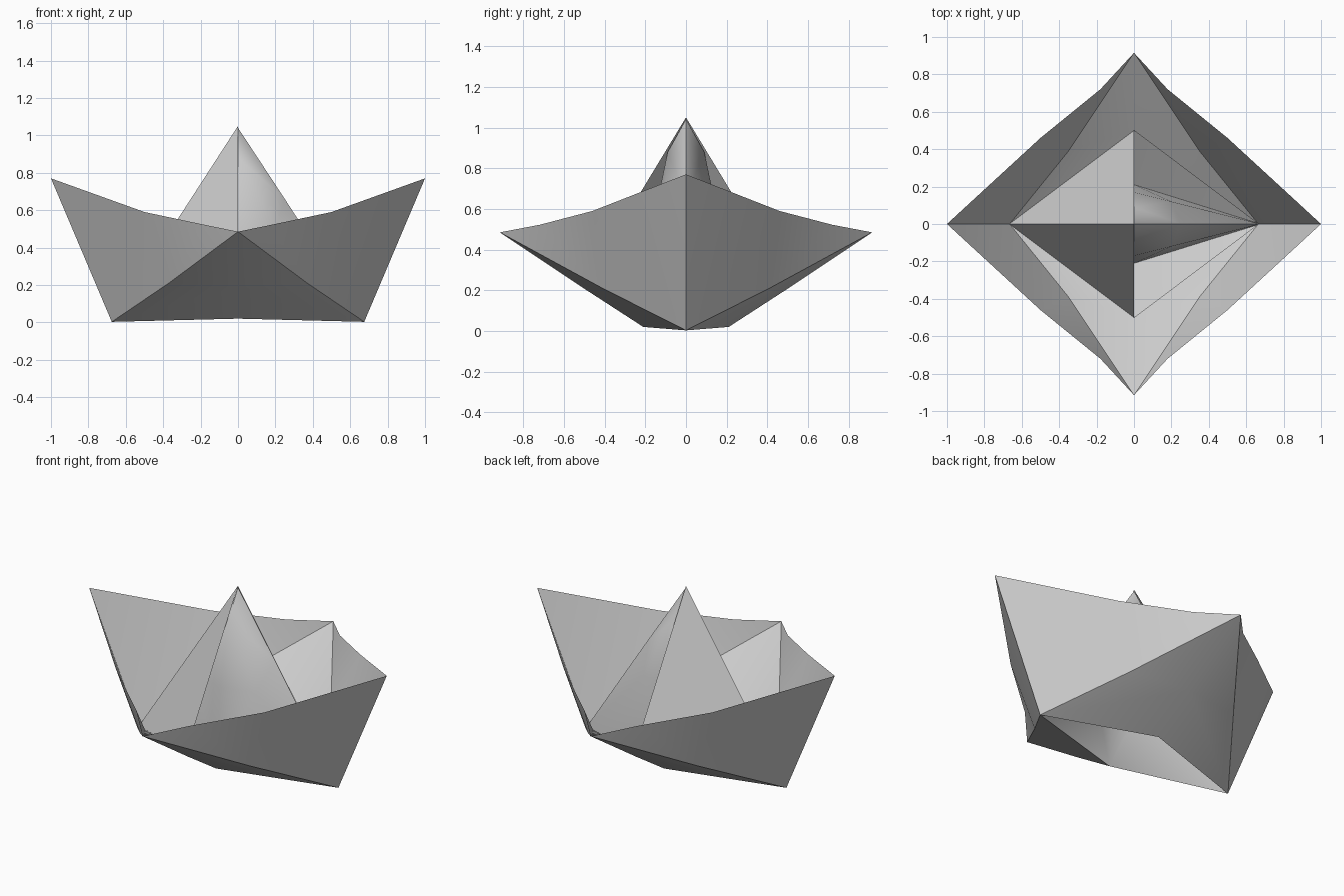
import bpy, bmesh, math

if "Cube" in bpy.data.objects:
    bpy.data.objects.remove(bpy.data.objects["Cube"])

ALL = [(1, 1), (1, -1), (-1, 1), (-1, -1)]
LEFT = [(-1, 1), (-1, -1)]


def sheet(name, pts, faces, quadrants=ALL, angle=35):
    """Mirror a quarter sheet of paper into the given quadrants and weld it."""
    bm = bmesh.new()
    for sx, sy in quadrants:
        v = {k: bm.verts.new((x * sx, y * sy, z)) for k, (x, y, z) in pts.items()}
        for f in faces:
            names = f.split()
            if sx * sy < 0:
                names.reverse()
            bm.faces.new([v[n] for n in names])
    bmesh.ops.remove_doubles(bm, verts=bm.verts, dist=0.0005)
    bmesh.ops.recalc_face_normals(bm, faces=bm.faces)
    me = bpy.data.meshes.new(name)
    bm.to_mesh(me)
    bm.free()
    ob = bpy.data.objects.new(name, me)
    bpy.context.collection.objects.link(ob)
    bpy.ops.object.select_all(action='DESELECT')
    ob.select_set(True)
    bpy.context.view_layer.objects.active = ob
    bpy.ops.object.shade_smooth_by_angle(angle=math.radians(angle))
    return ob


# Outer hull: bow, keel end, side tip, rim points, crease and bottom fold
hull = {
    "bow": (1, 0, .77), "keel": (.675, 0, .003), "tip": (0, .915, .485),
    "rim1": (.5, .46, .59), "rim2": (.18, .72, .522),
    "mid": (.37, .41, .21), "belly": (0, .48, .195), "fold": (0, .21, .02),
}
sheet("outer_hull", hull, [
    "bow keel rim1", "keel mid rim1", "mid rim2 rim1", "mid tip rim2",
    "mid belly tip", "keel fold belly", "keel belly mid"])

# Inner hull lining: from the rim down to a diamond-shaped lower edge
lining = dict(hull, keel=(.665, 0, .02), mid=(.35, .39, .225),
              belly=(0, .5, .225))
sheet("inner_lining", lining, [
    "bow keel rim1", "keel mid rim1", "mid rim2 rim1", "mid tip rim2",
    "mid belly tip", "keel belly mid"])

# Inner sail: narrow hollow tent rising from the bottom folds
sail = {
    "top": (0, 0, 1.04), "edge": (.25, 0, .66), "keel": (.675, 0, .003),
    "high": (0, .09, .88), "waist": (0, .17, .5), "fold": (0, .21, .02),
    "bulge": (.2, .12, .5),
}
sheet("inner_sail", sail, [
    "top high edge", "high bulge edge", "high waist bulge",
    "waist fold bulge", "fold keel bulge", "keel edge bulge"])

# Splayed sail flaps on the left, front and back
flap = {"top": (0, 0, 1.05), "keel": (.67, 0, .015), "corner": (0, .5, .225)}
sheet("sail_flaps", flap, ["top corner keel"], LEFT)
